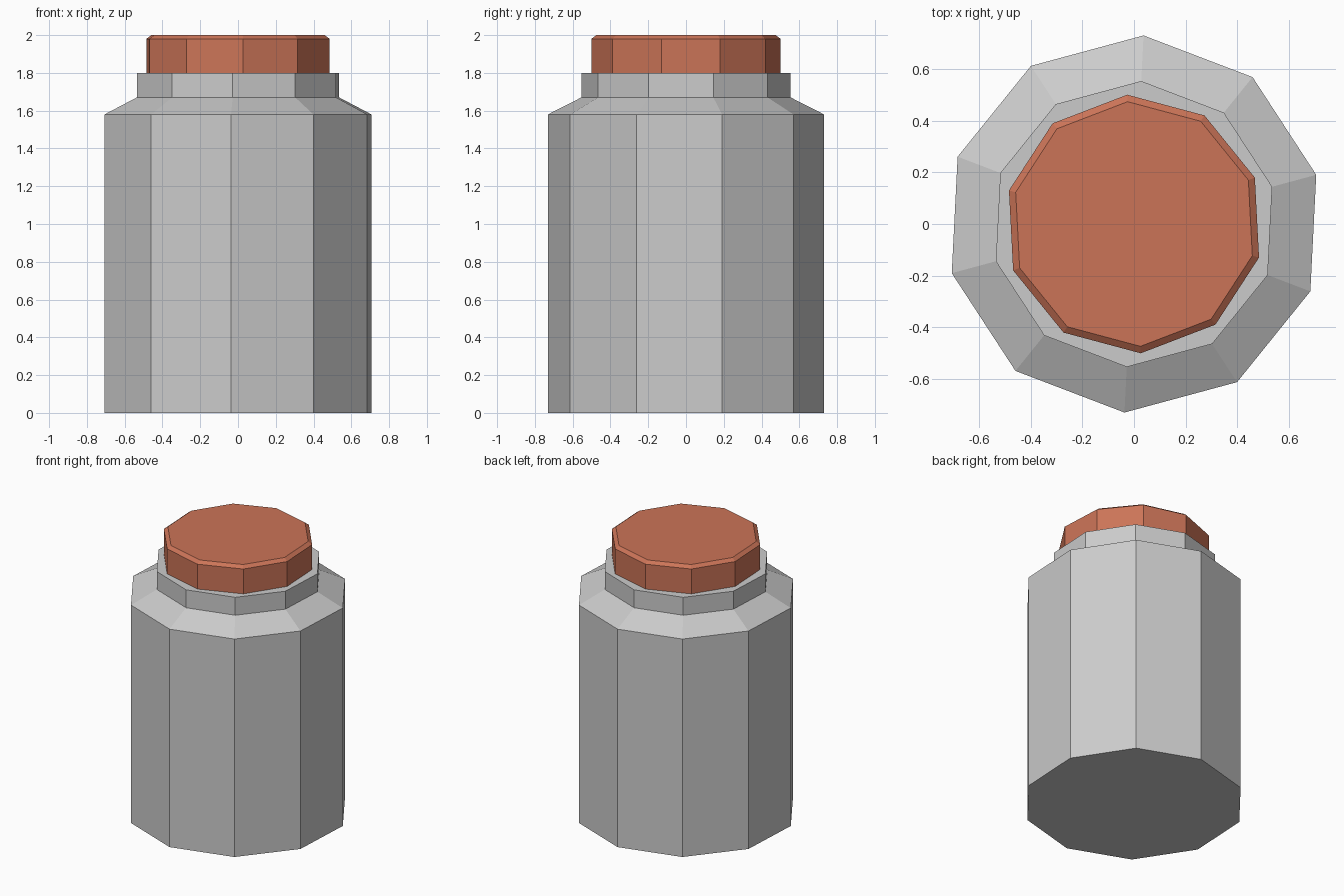
import bpy, bmesh, math

if "Cube" in bpy.data.objects:
    bpy.data.objects.remove(bpy.data.objects["Cube"])


def lathe(name, profile, sides, phase):
    """Closed faceted solid from (radius, z) rings listed bottom to top."""
    bm = bmesh.new()
    rings = []
    for r, z in profile:
        angles = [math.radians(phase) + 2 * math.pi * i / sides for i in range(sides)]
        rings.append([bm.verts.new((r * math.cos(a), r * math.sin(a), z)) for a in angles])
    for low, high in zip(rings, rings[1:]):
        for i in range(sides):
            j = (i + 1) % sides
            bm.faces.new((low[i], low[j], high[j], high[i]))
    bm.faces.new(rings[0][::-1])
    bm.faces.new(rings[-1])
    mesh = bpy.data.meshes.new(name)
    bm.to_mesh(mesh)
    bm.free()
    obj = bpy.data.objects.new(name, mesh)
    bpy.context.collection.objects.link(obj)
    return obj


# Jar body with sloped shoulder and short neck
lathe("jar_body", [(0.732, 0), (0.732, 1.58), (0.555, 1.67), (0.555, 1.80)], 10, 15.1)

# Lid with chamfered top edge, turned slightly against the body
lid = lathe("lid", [(0.502, 1.80), (0.502, 1.98), (0.475, 2.0)], 10, 21)
mat = bpy.data.materials.new("lid_red_brown")
mat.diffuse_color = (0.6, 0.175, 0.097, 1)
mat.use_nodes = True
mat.node_tree.nodes["Principled BSDF"].inputs["Base Color"].default_value = mat.diffuse_color
lid.data.materials.append(mat)
